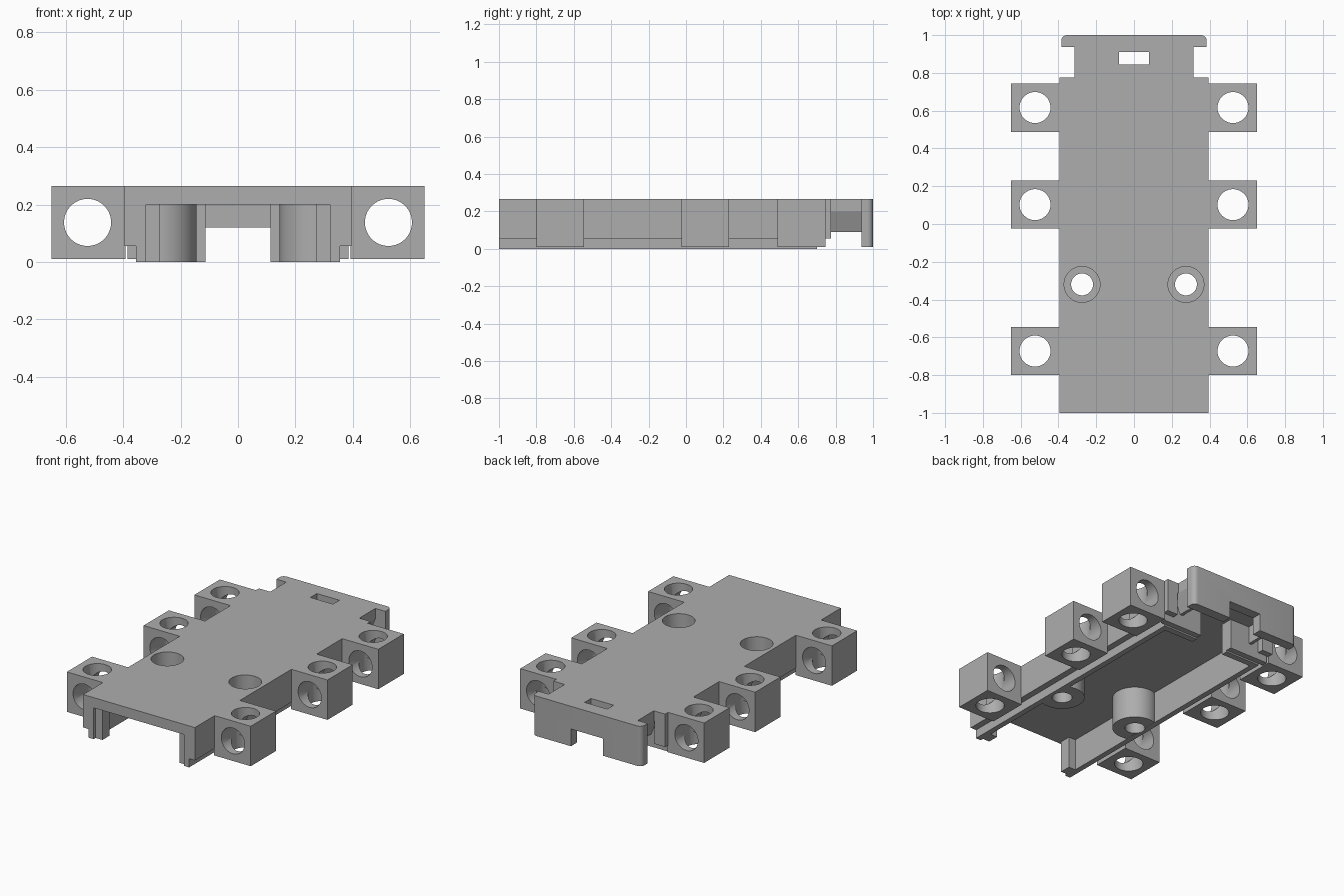
import bpy, bmesh, math
from mathutils import Matrix, Vector

cube = bpy.data.objects.get("Cube")
if cube:
    bpy.data.objects.remove(cube, do_unlink=True)

GREY = (0.42, 0.42, 0.42, 1)
grey = bpy.data.materials.new("plain grey")
grey.use_nodes = True
grey.diffuse_color = GREY
grey.node_tree.nodes["Principled BSDF"].inputs["Base Color"].default_value = GREY


def finish(name, bm):
    bmesh.ops.recalc_face_normals(bm, faces=bm.faces)
    me = bpy.data.meshes.new(name)
    bm.to_mesh(me)
    bm.free()
    me.materials.append(grey)
    ob = bpy.data.objects.new(name, me)
    bpy.context.collection.objects.link(ob)
    return ob


def prism(name, pts, lo, hi, axis="z"):
    """Extrude a closed outline; (x, y) along z, or (x, z) along y."""
    bm = bmesh.new()
    place = (lambda a, b: (a, b, lo)) if axis == "z" else (lambda a, b: (a, lo, b))
    face = bm.faces.new([bm.verts.new(place(a, b)) for a, b in pts])
    geom = bmesh.ops.extrude_face_region(bm, geom=[face])["geom"]
    move = Vector((0, 0, hi - lo)) if axis == "z" else Vector((0, hi - lo, 0))
    bmesh.ops.translate(bm, vec=move, verts=[v for v in geom if isinstance(v, bmesh.types.BMVert)])
    return finish(name, bm)


def box(name, x0, x1, y0, y1, z0, z1):
    return prism(name, [(x0, y0), (x1, y0), (x1, y1), (x0, y1)], z0, z1)


def cylinder(name, x, y, z, r, length, axis="z"):
    bm = bmesh.new()
    turn = Matrix.Rotation(math.pi / 2, 4, "X") if axis == "y" else Matrix()
    bmesh.ops.create_cone(bm, cap_ends=True, segments=64, radius1=r, radius2=r,
                          depth=length, matrix=Matrix.Translation((x, y, z)) @ turn)
    return finish(name, bm)


def carve(ob, cutters, operation="DIFFERENCE"):
    """Apply each cutter and discard it."""
    for c in cutters:
        mod = ob.modifiers.new("cut", "BOOLEAN")
        mod.operation, mod.solver, mod.object = operation, "EXACT", c
        bpy.context.view_layer.update()
        new = bpy.data.meshes.new_from_object(ob.evaluated_get(bpy.context.evaluated_depsgraph_get()))
        ob.modifiers.clear()
        ob.data = new
        bpy.data.objects.remove(c, do_unlink=True)
    return ob


TOP, CEIL = 0.265, 0.2
OUT, WALL, SKIRT = 0.395, 0.32, 0.355
BOSS_X, BOSS_Y = 0.275, -0.32


def screw_cutters():
    cuts = []
    for s in (-1, 1):
        cuts.append(cylinder("screw_hole", s * BOSS_X, BOSS_Y, 0.1, 0.058, 0.6))
        cuts.append(cylinder("counterbore", s * BOSS_X, BOSS_Y, 0.3, 0.095, 0.36))
    return cuts


# Top plate with narrower neck and slot
half = [(OUT, -1), (OUT, 0.775), (0.315, 0.775), (0.315, 0.94)]
deck = prism("top_plate", half + [(-x, y) for x, y in reversed(half)], CEIL, TOP)
carve(deck, screw_cutters() + [box("slot", -0.08, 0.08, 0.845, 0.91, 0, 1)])

# End plate with rounded rear corners and lower notch
R = 0.03
arc = [(0.385 - R + R * math.cos(a), 1 - R + R * math.sin(a))
       for a in [i * math.pi / 12 for i in range(7)]]
end_half = [(0.385, 0.937)] + arc
end = prism("end_plate", end_half + [(-x, y) for x, y in reversed(end_half)], 0.01, TOP)
carve(end, [box("notch", -0.113, 0.113, 0.8, 1.2, -0.1, 0.12)])

for s, side in ((1, "left"), (-1, "right")):
    def sbox(name, x0, x1, *rest):
        return box(side + "_" + name, s * x0, s * x1, *rest)

    # Stepped side wall with screw boss
    outline = [(WALL, 0), (SKIRT, 0), (SKIRT, 0.055), (OUT, 0.055), (OUT, CEIL), (WALL, CEIL)]
    wall = prism(side + "_wall", [(s * x, z) for x, z in outline], -1, 0.7, "y")
    carve(wall, screw_cutters())
    boss = cylinder(side + "_screw_boss", s * BOSS_X, BOSS_Y, 0.101, 0.13, 0.2)
    carve(boss, [sbox("trim", SKIRT - 0.03, 0.6, -0.6, 0, -0.1, 0.4)] + screw_cutters())

    # Front post and rear cross walls
    sbox("front_post", 0.272, WALL, -0.98, -0.91, 0, CEIL)
    sbox("rear_wall_corner", WALL, OUT, 0.7, 0.775, 0.055, CEIL)
    sbox("rear_cross_wall", 0.113, WALL, 0.66, 0.7, 0, CEIL)
    sbox("rear_tongue", 0.113, 0.385, 0.7, 0.737, 0.01, CEIL)

    # Slanted rib beneath the neck
    rib = [(0.315, CEIL), (0.25, CEIL), (0.25, 0.09), (0.27, 0.09)]
    prism(side + "_neck_rib", [(s * x, z) for x, z in rib], 0.737, 0.94, "y")

    # Mounting blocks with crossing holes
    for pos, y0, y1 in (("front", -0.8, -0.545), ("middle", -0.025, 0.23), ("rear", 0.488, 0.745)):
        block = sbox(pos + "_mount", 0.392, 0.65, y0, y1, 0.01, TOP)
        mid = (y0 + y1) / 2
        carve(block, [cylinder("upright_hole", s * 0.524, mid, 0.13, 0.082, 1),
                      cylinder("cross_hole", s * 0.524, mid, 0.138, 0.082, 1, "y")])

# Smooth the round surfaces, keep edges sharp
bpy.ops.object.select_all(action="DESELECT")
for ob in bpy.context.scene.objects:
    if ob.type == "MESH" and grey.name in ob.data.materials:
        ob.select_set(True)
        bpy.context.view_layer.objects.active = ob
bpy.ops.object.shade_smooth_by_angle(angle=math.radians(30))
